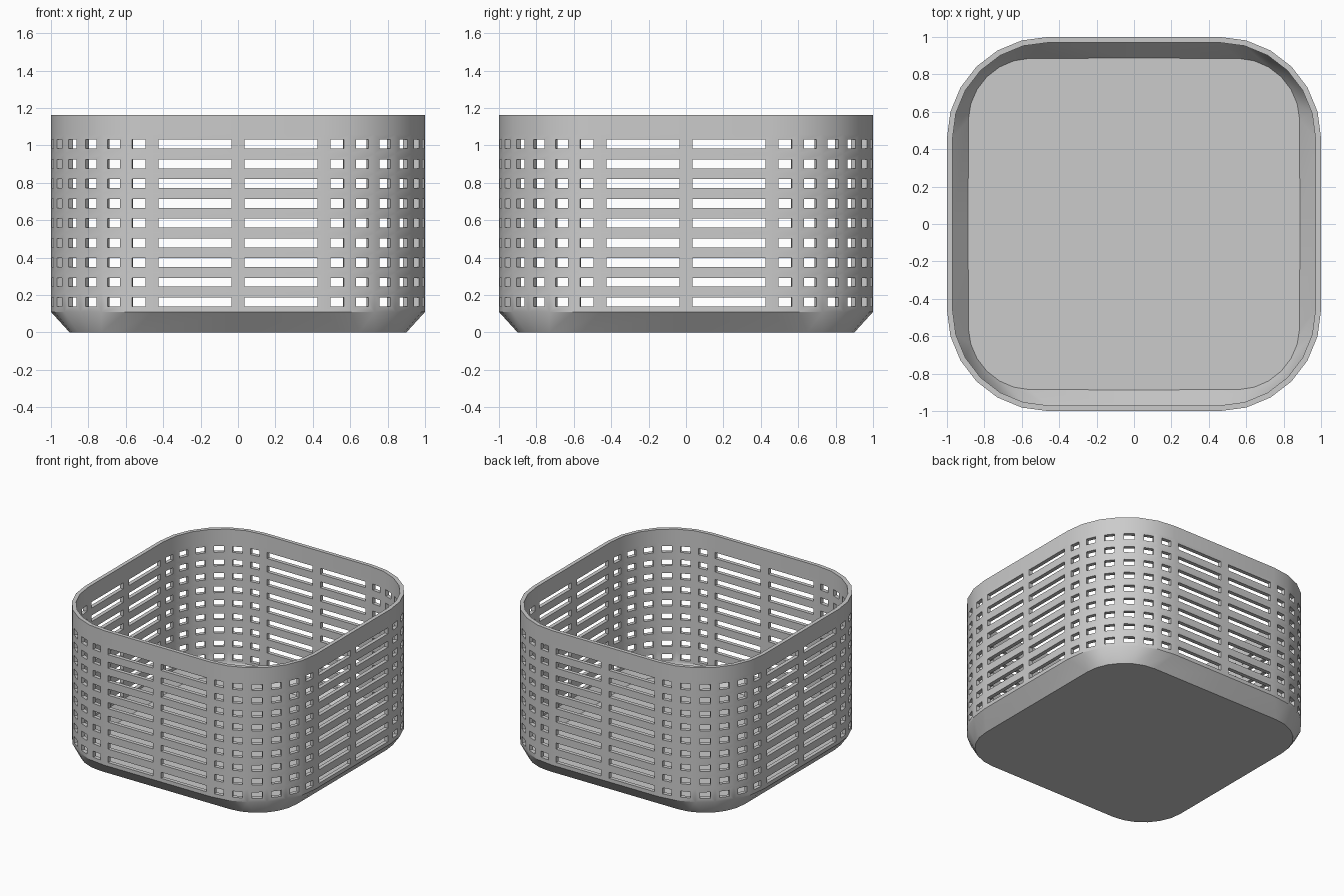
import bpy, bmesh
from math import sin, cos, pi

if "Cube" in bpy.data.objects:
    bpy.data.objects.remove(bpy.data.objects["Cube"])

ROWS, SEGS = 9, 6
WALL_Z, SLOT_TOP, RIM_Z = 0.11, 1.06, 1.163
MARGIN_Z, MARGIN_SIDE, THICK = 0.029, 0.034, 0.03

grey = bpy.data.materials.new("basket grey")
grey.use_nodes = True
grey.diffuse_color = (0.6, 0.6, 0.6, 1)
grey.node_tree.nodes["Principled BSDF"].inputs["Base Color"].default_value = (0.6, 0.6, 0.6, 1)


def outline(half, centre):
    """Rounded square: four arcs with a mid point on each straight side."""
    points = []
    r = half - centre
    for quarter in range(4):
        turn = quarter * pi / 2
        local = [(half, 0)]
        for i in range(SEGS + 1):
            a = i / SEGS * pi / 2
            local.append((centre + r * cos(a), centre + r * sin(a)))
        points += [(x * cos(turn) - y * sin(turn), x * sin(turn) + y * cos(turn))
                   for x, y in local]
    return points


bm = bmesh.new()


def ring(half, centre, z):
    return [bm.verts.new((x, y, z)) for x, y in outline(half, centre)]


def bridge(low, high):
    n = len(low)
    return [bm.faces.new((low[i], low[(i + 1) % n], high[(i + 1) % n], high[i]))
            for i in range(n)]


# Floor and sloped foot
base = ring(0.9, 0.56, 0)
bm.faces.new(base[::-1])
lower = ring(1, 0.46, WALL_Z)
bridge(base, lower)

# Wall rows, one cell per slot, and plain top band
cells = []
for row in range(ROWS):
    upper = ring(1, 0.46, WALL_Z + (SLOT_TOP - WALL_Z) * (row + 1) / ROWS)
    cells += bridge(lower, upper)
    lower = upper
bridge(lower, ring(1, 0.46, RIM_Z))
bm.normal_update()

# Open a slot inside each cell
bmesh.ops.inset_individual(bm, faces=cells, thickness=MARGIN_Z, use_even_offset=True)
for face in cells:
    centre = face.calc_center_median()
    for v in face.verts:
        side = v.co - centre
        side.z = 0
        v.co -= side.normalized() * (MARGIN_SIDE - MARGIN_Z)
bmesh.ops.delete(bm, geom=cells, context="FACES")

mesh = bpy.data.meshes.new("slotted_basket")
bm.to_mesh(mesh)
bm.free()
mesh.materials.append(grey)
basket = bpy.data.objects.new("slotted_basket", mesh)
bpy.context.collection.objects.link(basket)

# Wall thickness, going inwards
bpy.ops.object.select_all(action="DESELECT")
basket.select_set(True)
bpy.context.view_layer.objects.active = basket
solid = basket.modifiers.new("wall_thickness", "SOLIDIFY")
solid.thickness = THICK
solid.offset = -1
solid.use_even_offset = True
solid.use_quality_normals = True
bpy.ops.object.modifier_apply(modifier=solid.name)
bpy.ops.object.shade_smooth_by_angle(angle=pi / 6)
